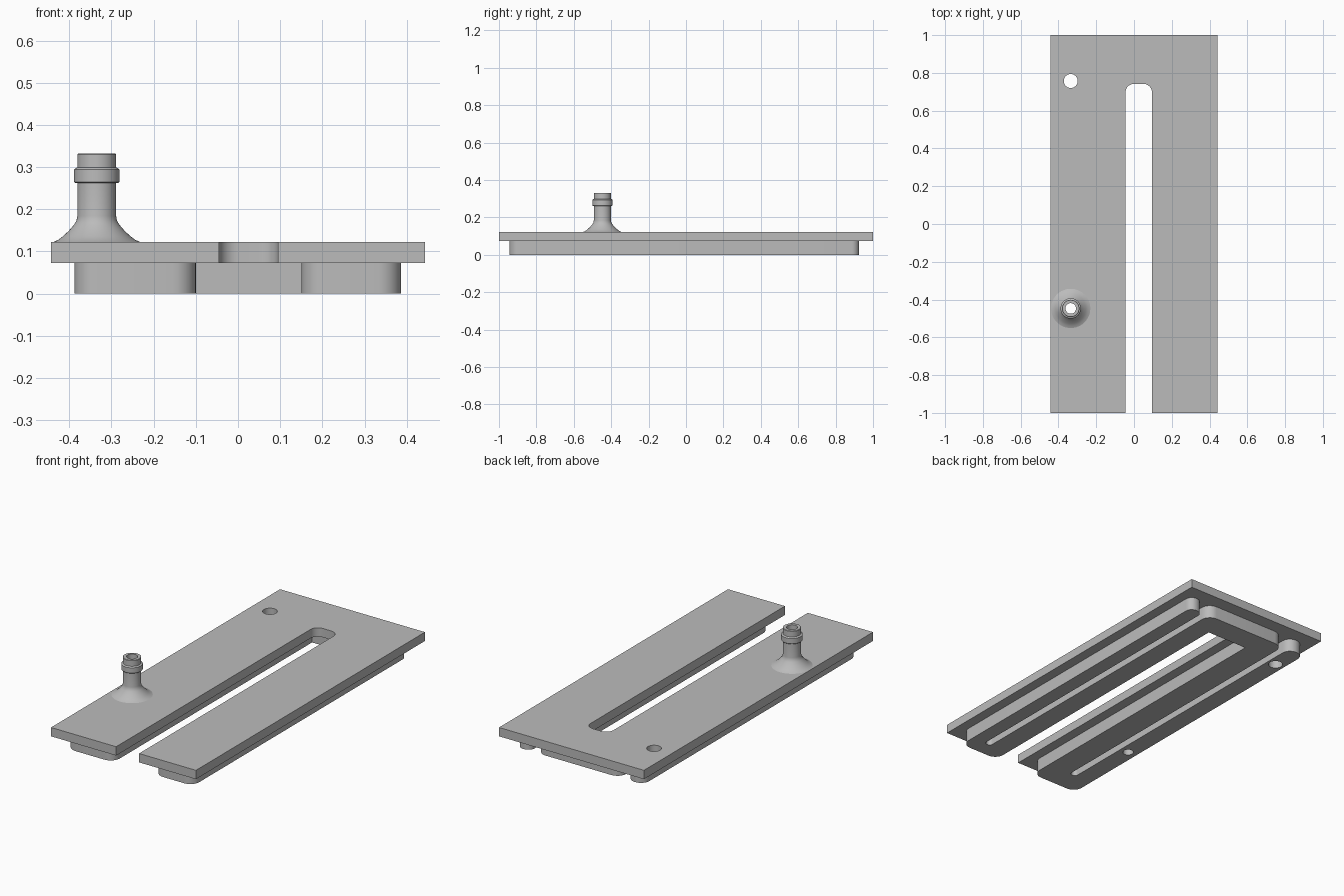
import bpy, bmesh, math
from mathutils import Vector

cube = bpy.data.objects.get("Cube")
if cube:
    bpy.data.objects.remove(cube, do_unlink=True)

grey = bpy.data.materials.new("mid_grey")
grey.use_nodes = True
COLOUR = (0.5, 0.5, 0.5, 1)
grey.diffuse_color = COLOUR
grey.node_tree.nodes["Principled BSDF"].inputs["Base Color"].default_value = COLOUR


def rounded(corners, steps=8):
    """Outline with each right-angle corner (x, y, radius) rounded."""
    points = []
    for i, (x, y, r) in enumerate(corners):
        p = Vector((x, y))
        if r == 0:
            points.append(p)
            continue
        a = (Vector(corners[i - 1][:2]) - p).normalized()
        b = (Vector(corners[(i + 1) % len(corners)][:2]) - p).normalized()
        centre = p + r * (a + b)
        for k in range(steps + 1):
            t = math.pi / 2 * k / steps
            points.append(centre - r * (b * math.cos(t) + a * math.sin(t)))
    return points


def circle(x, y, r, n=32):
    return [Vector((x + r * math.cos(2 * math.pi * k / n),
                    y + r * math.sin(2 * math.pi * k / n))) for k in range(n)]


def finish(obj):
    bm = bmesh.new()
    bm.from_mesh(obj.data)
    bmesh.ops.remove_doubles(bm, verts=bm.verts, dist=0.0001)
    bmesh.ops.recalc_face_normals(bm, faces=bm.faces)
    bm.to_mesh(obj.data)
    bm.free()
    obj.data.materials.clear()
    obj.data.materials.append(grey)
    bpy.ops.object.select_all(action="DESELECT")
    obj.select_set(True)
    bpy.context.view_layer.objects.active = obj
    bpy.ops.object.shade_smooth_by_angle(angle=math.radians(30))


def slab(name, outlines, z0, z1):
    """Flat plate cut from an outline and its holes."""
    curve = bpy.data.curves.new(name, "CURVE")
    curve.dimensions = "2D"
    curve.fill_mode = "BOTH"
    curve.extrude = (z1 - z0) / 2
    for points in outlines:
        spline = curve.splines.new("POLY")
        spline.points.add(len(points) - 1)
        for sp, p in zip(spline.points, points):
            sp.co = (p.x, p.y, 0, 1)
        spline.use_cyclic_u = True
    obj = bpy.data.objects.new(name, curve)
    bpy.context.collection.objects.link(obj)
    bpy.ops.object.select_all(action="DESELECT")
    obj.select_set(True)
    bpy.context.view_layer.objects.active = obj
    bpy.ops.object.convert(target="MESH")
    obj = bpy.context.view_layer.objects.active
    for v in obj.data.vertices:
        v.co.z += (z0 + z1) / 2
    finish(obj)


BASE, TOP = 0.073, 0.122
PORT_X, PORT_Y, BORE = -0.335, -0.447, 0.028
holes = [circle(PORT_X, 0.757, 0.037), circle(PORT_X, PORT_Y, BORE)]

# Slotted top plate
plate = rounded([(-0.443, -1, 0), (-0.045, -1, 0), (-0.045, 0.742, 0.045),
                 (0.095, 0.742, 0.045), (0.095, -1, 0), (0.443, -1, 0),
                 (0.443, 1, 0), (-0.443, 1, 0)])
slab("top_plate", [plate] + holes, BASE, TOP)

# Raised underside, with a long groove in each leg open at the back
ridge = rounded([(-0.388, -0.945, 0.055), (-0.1, -0.945, 0.055),
                 (-0.1, 0.79, 0), (0.15, 0.79, 0),
                 (0.15, -0.945, 0.055), (0.387, -0.945, 0.055),
                 (0.387, 0.925, 0.039), (0.305, 0.925, 0.039),
                 (0.305, -0.86, 0.019), (0.265, -0.86, 0.019),
                 (0.265, 0.925, 0.055), (-0.245, 0.925, 0.055),
                 (-0.245, -0.82, 0.019), (-0.285, -0.82, 0.019),
                 (-0.285, 0.925, 0.05), (-0.388, 0.925, 0.05)])
slab("underside_ridge", [ridge] + holes, 0, BASE)

# Hollow hose nozzle with flared foot and collar, turned about its axis
profile = [(BORE, TOP), (0.104, TOP), (0.092, 0.127), (0.08, 0.136),
           (0.066, 0.149), (0.054, 0.163), (0.048, 0.173), (0.046, 0.184),
           (0.046, 0.262), (0.051, 0.262), (0.054, 0.265), (0.054, 0.294),
           (0.051, 0.297), (0.046, 0.299), (0.046, 0.33), (0.044, 0.332),
           (BORE, 0.332)]
bm = bmesh.new()
ring = [bm.verts.new((PORT_X + r, PORT_Y, z)) for r, z in profile]
edges = [bm.edges.new((v, ring[(i + 1) % len(ring)])) for i, v in enumerate(ring)]
bmesh.ops.spin(bm, geom=ring + edges, cent=(PORT_X, PORT_Y, 0), axis=(0, 0, 1),
               angle=2 * math.pi, steps=48)
mesh = bpy.data.meshes.new("hose_nozzle")
bm.to_mesh(mesh)
bm.free()
nozzle = bpy.data.objects.new("hose_nozzle", mesh)
bpy.context.collection.objects.link(nozzle)
finish(nozzle)
